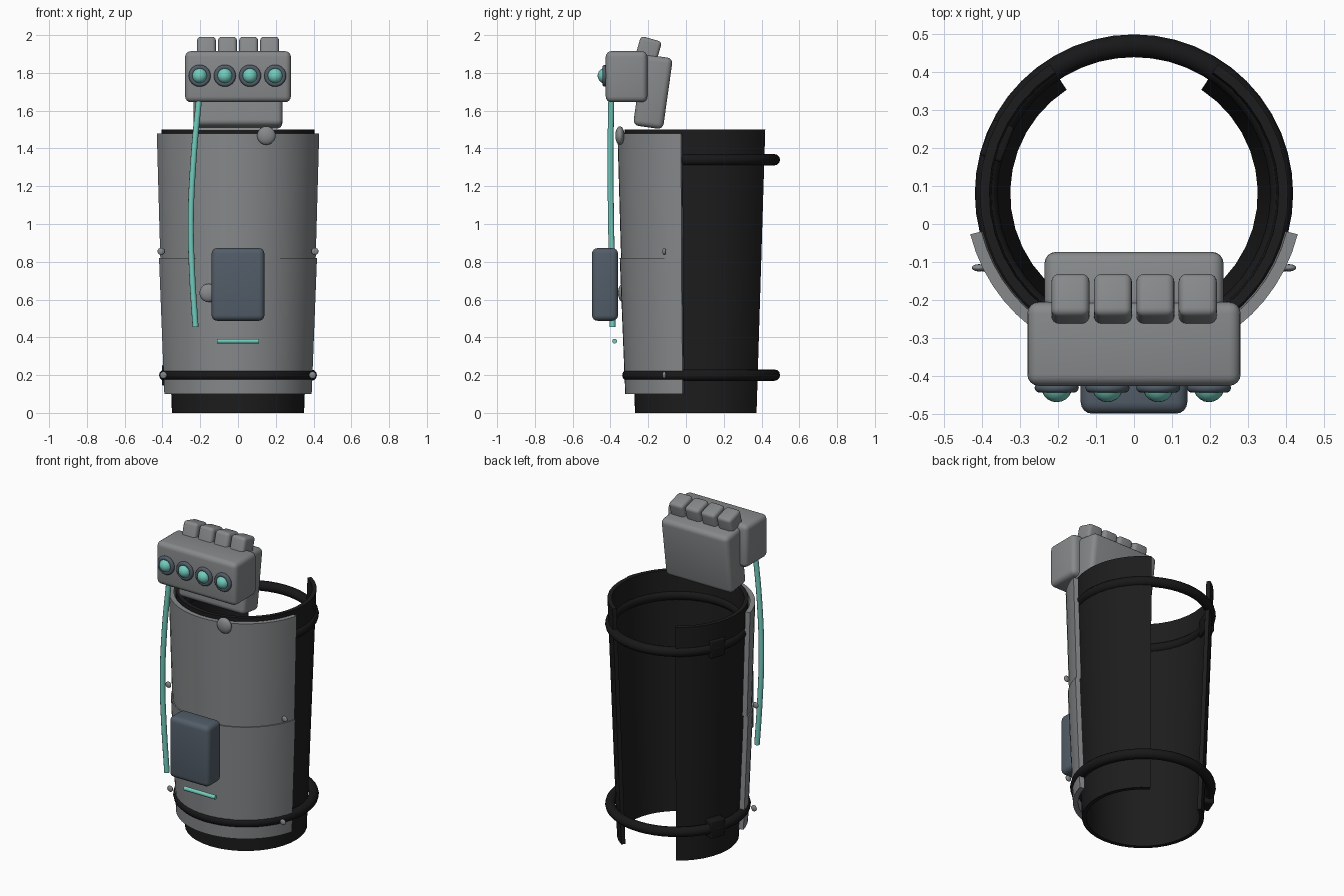
import bpy, bmesh, math
from mathutils import Vector

if "Cube" in bpy.data.objects:
    bpy.data.objects.remove(bpy.data.objects["Cube"])

CY = 0.08  # y of the sleeve axis


def mat(name, rgb):
    m = bpy.data.materials.new(name)
    m.diffuse_color = (*rgb, 1)
    m.use_nodes = True
    m.node_tree.nodes["Principled BSDF"].inputs["Base Color"].default_value = m.diffuse_color
    return m


GREY = mat("armour grey", (0.24, 0.25, 0.255))
BLACK = mat("sleeve black", (0.012, 0.012, 0.012))
STRAP = mat("strap black", (0.009, 0.009, 0.010))
SLATE = mat("slate blue", (0.085, 0.11, 0.14))
TEAL = mat("glow teal", (0.17, 0.60, 0.51))


def finish(o, name, m, smooth=True):
    o.name = name
    o.data.materials.clear()
    o.data.materials.append(m)
    if smooth:
        bpy.ops.object.select_all(action='DESELECT')
        o.select_set(True)
        bpy.context.view_layer.objects.active = o
        bpy.ops.object.shade_smooth_by_angle(angle=math.radians(40))
    return o


def shell(name, m, half, z0, r0, z1, r1, t, n):
    """Tapered, thick, open cylinder wall spanning +-half degrees around the front."""
    bm = bmesh.new()
    rows = []
    for i in range(n + 1):
        a = math.radians(-half + 2 * half * i / n)
        s, c = math.sin(a), -math.cos(a)
        rows.append([bm.verts.new((r * s, CY + r * c, z)) for r, z in
                     ((r0, z0), (r1, z1), (r1 - t, z1), (r0 - t, z0))])
    for a, b in zip(rows, rows[1:]):
        for k in range(4):
            j = (k + 1) % 4
            bm.faces.new((a[k], b[k], b[j], a[j]))
    bm.faces.new(rows[0])
    bm.faces.new(rows[-1][::-1])
    bmesh.ops.recalc_face_normals(bm, faces=bm.faces)
    me = bpy.data.meshes.new(name)
    bm.to_mesh(me)
    bm.free()
    o = bpy.data.objects.new(name, me)
    bpy.context.collection.objects.link(o)
    return finish(o, name, m)


def box(name, m, loc, size, rot=(0, 0, 0), bevel=0.03):
    bpy.ops.mesh.primitive_cube_add(size=1, location=loc, rotation=[math.radians(r) for r in rot])
    o = bpy.context.object
    o.scale = size
    bpy.ops.object.transform_apply(location=False, rotation=False, scale=True)
    b = o.modifiers.new("bevel", 'BEVEL')
    b.width, b.segments = bevel, 4
    bpy.ops.object.modifier_apply(modifier="bevel")
    return finish(o, name, m)


def ball(name, m, loc, r, flat=0.5):
    bpy.ops.mesh.primitive_uv_sphere_add(segments=20, ring_count=12, radius=r, location=loc)
    bpy.context.object.scale = (1, flat, 1)
    return finish(bpy.context.object, name, m)


def torus(name, m, loc, R, r, rot=(0, 0, 0)):
    bpy.ops.mesh.primitive_torus_add(major_radius=R, minor_radius=r, major_segments=48,
                                     minor_segments=12, location=loc, rotation=rot)
    return finish(bpy.context.object, name, m)


def tube(name, m, pts, r):
    cu = bpy.data.curves.new(name, 'CURVE')
    cu.dimensions, cu.bevel_depth, cu.bevel_resolution = '3D', r, 3
    cu.use_fill_caps = True
    sp = cu.splines.new('BEZIER')
    sp.bezier_points.add(len(pts) - 1)
    for bp, p in zip(sp.bezier_points, pts):
        bp.co = p
        bp.handle_left_type = bp.handle_right_type = 'AUTO'
    o = bpy.data.objects.new(name, cu)
    bpy.context.collection.objects.link(o)
    bpy.ops.object.select_all(action='DESELECT')
    o.select_set(True)
    bpy.context.view_layer.objects.active = o
    bpy.ops.object.convert(target='MESH')
    return finish(bpy.context.object, name, m)


# Open-backed sleeve and the two front armour plates
shell("sleeve", BLACK, 147, 0.0, 0.35, 1.5, 0.405, 0.025, 32)
shell("upper_plate", GREY, 76, 0.82, 0.424, 1.48, 0.443, 0.03, 24)
shell("lower_plate", GREY, 76, 0.10, 0.402, 0.82, 0.431, 0.03, 24)

# Straps with buckles
for tag, z in (("lower", 0.2), ("upper", 1.34)):
    torus(tag + "_strap", STRAP, (0, CY, z), 0.388, 0.03)
    a = math.radians(159)
    box(tag + "_buckle", STRAP, (0.385 * math.cos(a), CY + 0.385 * math.sin(a), z),
        (0.06, 0.1, 0.11), (0, 0, 159), 0.008)

# Rivets on the plate sides and two large front bolts
for s, side in ((-1, "left"), (1, "right")):
    ball(side + "_upper_rivet", GREY, (0.407 * s, -0.115, 0.855), 0.019)
    ball(side + "_lower_rivet", GREY, (0.395 * s, -0.115, 0.2), 0.019)
ball("upper_bolt", GREY, (0.15, -0.35, 1.468), 0.049)
ball("lower_bolt", GREY, (-0.155, -0.335, 0.635), 0.049)

# Power pack, light bar and cable
box("power_pack", SLATE, (0, -0.429, 0.68), (0.28, 0.138, 0.385))
tube("light_bar", TEAL, [(-0.11, -0.378, 0.38), (0, -0.378, 0.38), (0.11, -0.378, 0.38)], 0.013)
tube("cable", TEAL, [(-0.203, -0.395, 1.70), (-0.235, -0.40, 1.35), (-0.25, -0.397, 1.02),
                     (-0.243, -0.392, 0.74), (-0.225, -0.389, 0.455)], 0.016)

# Hand: palm, knuckle guard and finger stubs
box("palm", GREY, (0, -0.175, 1.70), (0.47, 0.16, 0.38), (-8, 0, 0))
box("knuckle_guard", GREY, (0, -0.315, 1.78), (0.56, 0.22, 0.27))
for i in range(4):
    box(f"finger_{i + 1}", GREY, (-0.167 + 0.1115 * i, -0.21, 1.884), (0.1, 0.116, 0.2),
        (-16, 0, 0), 0.02)

# Glowing knuckle lights in dark rims
for i in range(4):
    x = -0.203 + 0.1333 * i
    torus(f"light_rim_{i + 1}", SLATE, (x, -0.43, 1.785), 0.045, 0.013, (math.pi / 2, 0, 0))
    ball(f"knuckle_light_{i + 1}", TEAL, (x, -0.427, 1.785), 0.041, 1.0)
